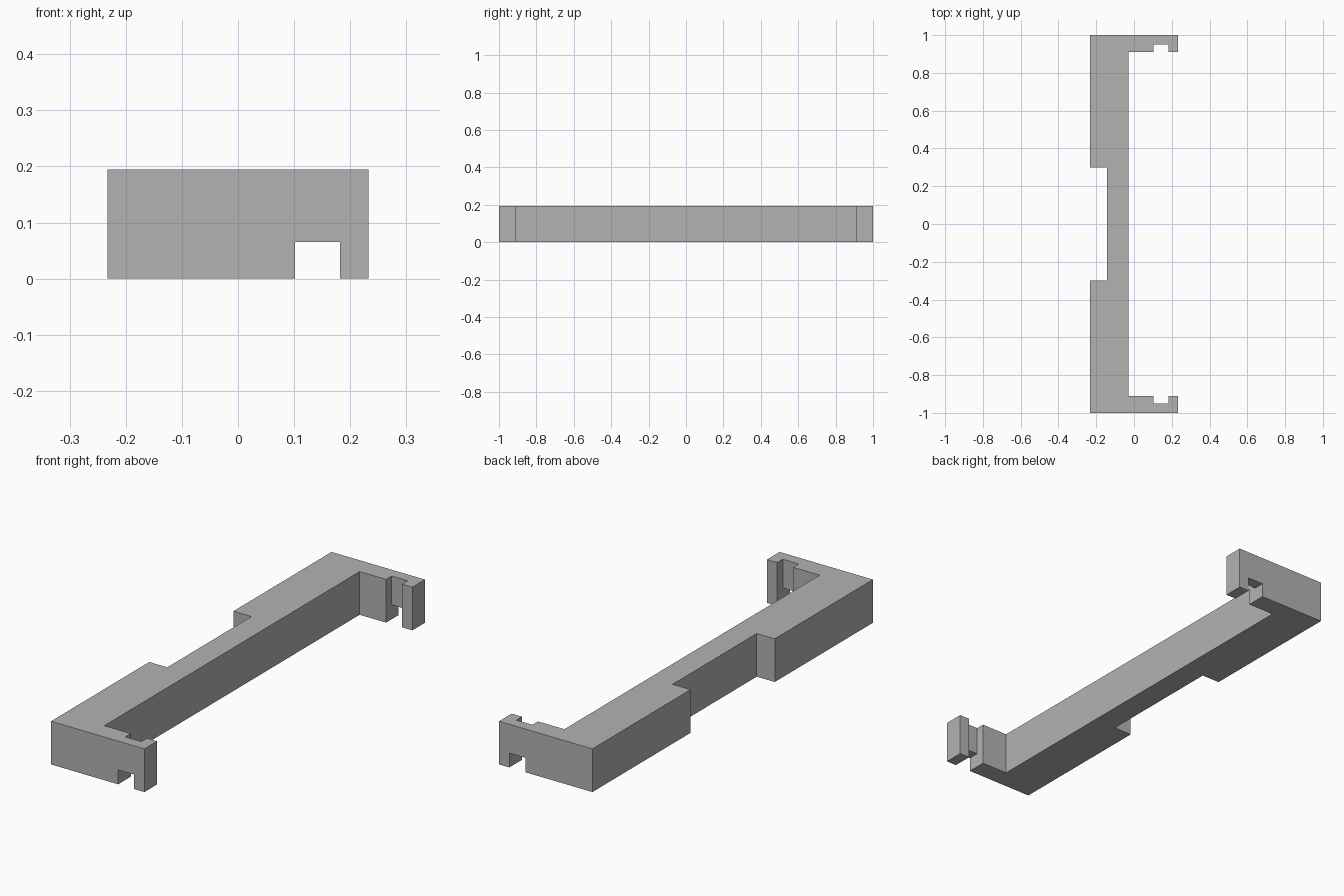
import bpy, bmesh

default = bpy.data.objects.get("Cube")
if default:
    bpy.data.objects.remove(default, do_unlink=True)

HEIGHT = 0.195
SLOT_X0, SLOT_X1, SLOT_TOP = 0.102, 0.182, 0.065

grey = bpy.data.materials.new("plain grey")
grey.use_nodes = True
colour = (0.45, 0.45, 0.45, 1)
grey.diffuse_color = colour
grey.node_tree.nodes["Principled BSDF"].inputs["Base Color"].default_value = colour


def extrude_profile(name, points, z0, z1):
    """Make a closed prism from an outline in the ground plane."""
    bm = bmesh.new()
    base = bm.faces.new([bm.verts.new((x, y, z0)) for x, y in points])
    top = bmesh.ops.extrude_face_region(bm, geom=[base], use_keep_orig=True)
    verts = [g for g in top["geom"] if isinstance(g, bmesh.types.BMVert)]
    bmesh.ops.translate(bm, verts=verts, vec=(0, 0, z1 - z0))
    bmesh.ops.recalc_face_normals(bm, faces=bm.faces)
    mesh = bpy.data.meshes.new(name)
    bm.to_mesh(mesh)
    bm.free()
    mesh.materials.append(grey)
    obj = bpy.data.objects.new(name, mesh)
    bpy.context.collection.objects.link(obj)
    return obj


# Back half of the outline: rear recess, end arm, inner groove, inner wall
half = [(-0.143, 0.30), (-0.233, 0.30), (-0.233, 1.0), (0.233, 1.0),
        (0.233, 0.91), (SLOT_X1, 0.91), (SLOT_X1, 0.95),
        (SLOT_X0, 0.95), (SLOT_X0, 0.91), (-0.03, 0.91)]
outline = half + [(x, -y) for x, y in reversed(half)]
bracket = extrude_profile("bracket", outline, 0, HEIGHT)

# Slots through the bottom of both end arms
for side, label in ((1, "back"), (-1, "front")):
    box = [(SLOT_X0, side * 0.93), (SLOT_X1, side * 0.93),
           (SLOT_X1, side * 1.1), (SLOT_X0, side * 1.1)]
    cutter = extrude_profile(label + "_slot_cutter", box, -0.1, SLOT_TOP)
    cut = bracket.modifiers.new(label + "_slot", 'BOOLEAN')
    cut.operation = 'DIFFERENCE'
    cut.solver = 'EXACT'
    cut.object = cutter
    bpy.context.view_layer.objects.active = bracket
    bpy.ops.object.modifier_apply(modifier=cut.name)
    bpy.data.objects.remove(cutter, do_unlink=True)
